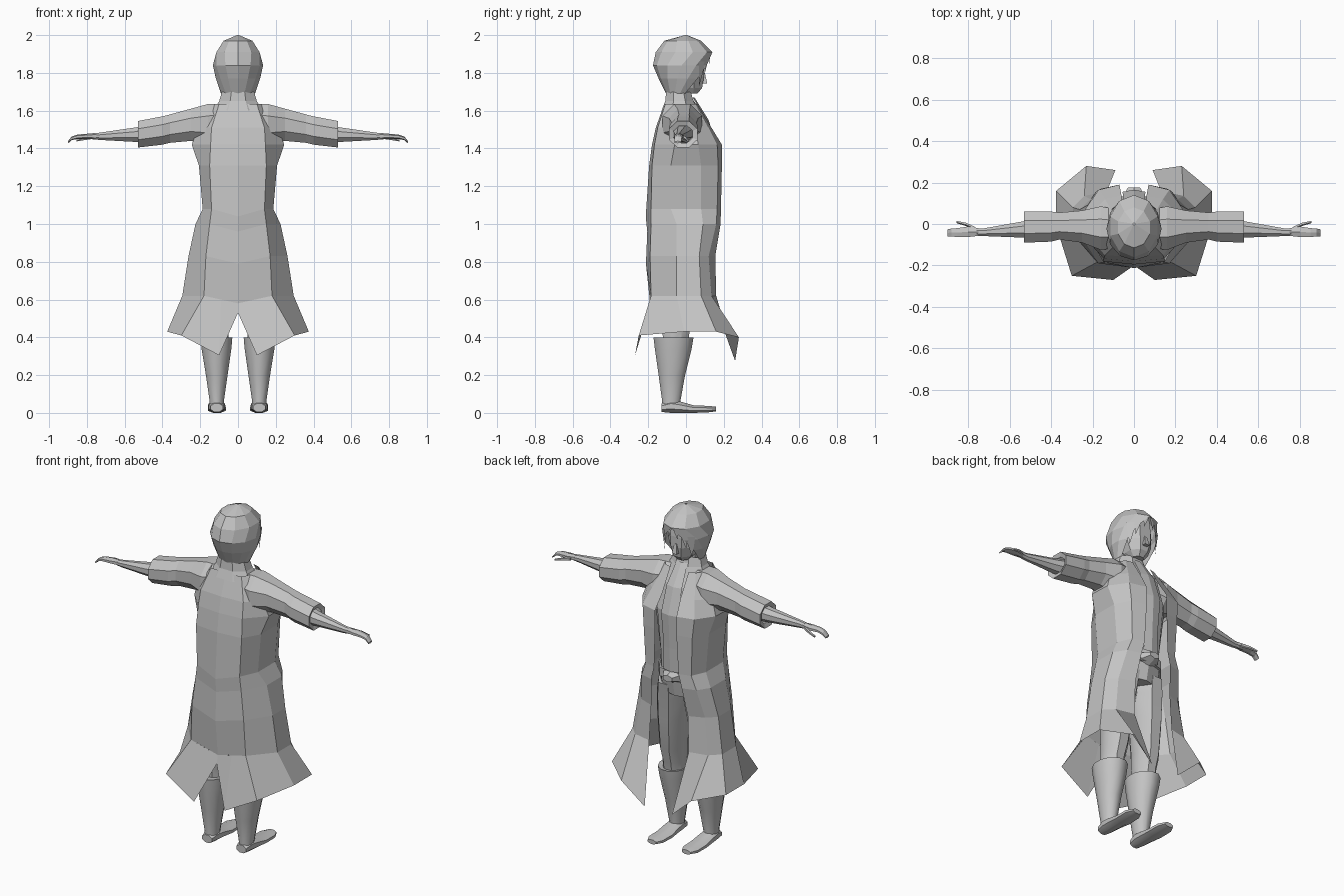
import bpy, bmesh, math

GREY = bpy.data.materials.new("plain_grey")
GREY.diffuse_color = (0.55, 0.55, 0.55, 1)


def make(name, verts, faces, mirror=False, smooth=False):
    me = bpy.data.meshes.new(name)
    me.from_pydata(verts, [], faces)
    bm = bmesh.new()
    bm.from_mesh(me)
    bmesh.ops.remove_doubles(bm, verts=bm.verts, dist=0.0005)
    bmesh.ops.recalc_face_normals(bm, faces=bm.faces)
    bm.to_mesh(me)
    bm.free()
    me.materials.append(GREY)
    if smooth:
        me.shade_smooth()
        me.set_sharp_from_angle(angle=math.radians(40))
    ob = bpy.data.objects.new(name, me)
    bpy.context.collection.objects.link(ob)
    if mirror:
        ob.modifiers.new("mirror", 'MIRROR').merge_threshold = 0.001
    return ob


def sheet(name, rows, mirror=True):
    """Open surface through rows of points."""
    n = len(rows[0])
    faces = [(r * n + c, r * n + c + 1, (r + 1) * n + c + 1, (r + 1) * n + c)
             for r in range(len(rows) - 1) for c in range(n - 1)]
    return make(name, [p for row in rows for p in row], faces, mirror)


def loft(name, axis, rings, n=8, mirror=False, smooth=False, caps=True):
    """Rings are (position, a_min, a_max, b_min, b_max) across the axis."""
    verts, faces = [], []
    k = 1 / math.cos(math.pi / n)
    for t, a0, a1, b0, b1 in rings:
        for i in range(n):
            w = 2 * math.pi * (i + 0.5) / n
            p = [(a0 + a1) / 2 + (a1 - a0) / 2 * k * math.cos(w),
                 (b0 + b1) / 2 + (b1 - b0) / 2 * k * math.sin(w)]
            p.insert("xyz".index(axis), t)
            verts.append(p)
    for r in range(len(rings) - 1):
        for i in range(n):
            j = (i + 1) % n
            faces.append((r * n + i, r * n + j, (r + 1) * n + j, (r + 1) * n + i))
    if caps:
        faces += [tuple(range(n)), tuple(range((len(rings) - 1) * n, len(rings) * n))]
    return make(name, verts, faces, mirror, smooth)


# long coat, open at +y: columns run from the back seam round to the front edge
coat = [
    (1.635, (0, -.115), (.10, -.11), (.13, -.05), (.13, .01), (.10, .05), (.06, .06)),
    (1.51, (0, -.16), (.14, -.15), (.21, -.075), (.21, .05), (.14, .12), (.06, .135)),
    (1.42, (0, -.18), (.145, -.167), (.245, -.06), (.24, .065), (.17, .165), (.07, .19)),
    (1.31, (0, -.195), (.15, -.18), (.207, -.08), (.207, .08), (.16, .17), (.07, .19)),
    (1.08, (0, -.213), (.14, -.185), (.187, -.08), (.187, .08), (.15, .165), (.08, .185)),
    (1.00, (0, -.205), (.15, -.185), (.225, -.05), (.225, .09), (.18, .16), (.10, .183)),
    (0.83, (0, -.212), (.17, -.19), (.262, -.05), (.262, .07), (.21, .12), (.12, .155)),
    (0.62, (0, -.19), (.18, -.185), (.295, -.05), (.295, .08), (.24, .135), (.13, .16)),
]
sheet("coat_body", [[(x, y, z - (.04 if x == 0 and z < 1.1 else 0)) for x, y in pts]
                    for z, *pts in coat])

# flared coat hem with a slit at the back
top = [(0, -.19, .58), (.09, -.188, .60), (.18, -.185, .62), (.295, -.05, .62),
       (.295, .08, .62), (.24, .135, .62), (.13, .16, .62)]
hem = [(0, -.2, .53), (.1, -.27, .305), (.3, -.25, .41), (.375, -.01, .43),
       (.375, .16, .43), (.23, .28, .40), (.09, .26, .275)]
sheet("coat_hem", [top, hem])

# coat sleeves with wide cuffs
loft("sleeve", 'x', [
    (.08, -.115, .07, 1.45, 1.635), (.16, -.125, .085, 1.42, 1.635),
    (.25, -.09, .065, 1.44, 1.61), (.36, -.075, .055, 1.43, 1.58),
    (.40, -.085, .06, 1.42, 1.57), (.53, -.09, .06, 1.405, 1.545),
    (.52, -.065, .035, 1.43, 1.52)], mirror=True, caps=False)

# forearm, hand and thumb
loft("forearm", 'x', [
    (.42, -.07, .035, 1.43, 1.535), (.55, -.065, .01, 1.435, 1.51),
    (.73, -.058, -.022, 1.445, 1.484), (.76, -.058, -.02, 1.448, 1.48)],
    mirror=True, smooth=True)
loft("hand", 'x', [
    (.75, -.057, -.02, 1.45, 1.48), (.80, -.063, -.012, 1.452, 1.476),
    (.85, -.063, -.02, 1.452, 1.472), (.88, -.06, -.022, 1.445, 1.462),
    (.90, -.06, -.026, 1.428, 1.438)], n=6, mirror=True)
loft("thumb", 'x', [
    (.77, -.025, -.012, 1.452, 1.47), (.81, -.008, .006, 1.446, 1.462),
    (.855, .005, .015, 1.438, 1.448)], n=5, mirror=True)

# shirt torso inside the coat and its front strip
loft("torso", 'z', [
    (.90, -.15, .15, -.13, .10), (1.0, -.15, .15, -.14, .12),
    (1.1, -.14, .14, -.14, .125), (1.4, -.17, .17, -.13, .14),
    (1.55, -.15, .15, -.11, .10), (1.65, -.08, .08, -.09, .04)], n=10)
sheet("shirt_strip", [[(0, y + .01, z), (w, y, z)] for z, w, y in (
    (1.67, .035, .035), (1.55, .05, .11), (1.4, .055, .155),
    (1.2, .045, .145), (1.06, .05, .14))])

# belt and buckle
loft("belt", 'z', [(1.0, -.155, .155, -.145, .135), (1.05, -.15, .15, -.145, .135)], n=10)
loft("buckle", 'y', [(.12, -.06, .06, .99, 1.06), (.175, -.03, .03, 1.01, 1.045)], n=6)

# coat collar and neck
loft("collar", 'z', [(1.60, -.13, .13, -.13, .065), (1.65, -.1, .1, -.11, .04),
                     (1.70, -.085, .085, -.105, .025)], caps=False)
loft("neck", 'z', [(1.60, -.06, .06, -.08, .03), (1.74, -.055, .055, -.08, .03)])

# trousers
loft("trouser_leg", 'z', [
    (.36, .05, .17, -.12, .01), (.44, .05, .17, -.125, .02), (.52, .04, .175, -.12, .045),
    (.72, .02, .18, -.125, .07), (.86, .0, .175, -.135, .09),
    (.95, .0, .155, -.135, .105)], mirror=True, smooth=True)

# boots: shaft and foot
loft("boot_shaft", 'z', [
    (.02, .075, .15, -.128, -.03), (.06, .075, .15, -.126, -.03),
    (.2, .055, .17, -.145, -.005), (.34, .035, .193, -.165, .03),
    (.40, .03, .2, -.172, .04), (.395, .05, .18, -.15, .02)],
    n=12, mirror=True, smooth=True)
loft("boot_foot", 'y', [
    (-.13, .08, .145, .005, .05), (-.08, .07, .155, 0, .07), (-.03, .068, .158, 0, .06),
    (.04, .064, .16, 0, .04), (.12, .066, .16, .003, .037), (.16, .085, .14, .008, .033)],
    mirror=True, smooth=True)

# head: face inside a faceted hair shell that opens toward +y
loft("face", 'z', [
    (1.69, -.035, .035, -.02, .06), (1.72, -.06, .06, -.06, .085),
    (1.78, -.085, .085, -.09, .095), (1.84, -.09, .09, -.1, .095),
    (1.93, -.08, .08, -.09, .085)], n=8)
loft("nose", 'z', [(1.745, -.016, .016, .08, .112), (1.80, -.007, .007, .08, .1)], n=4)
hair = [  # height, half width, back, front, how far it wraps round (degrees)
    (2.0, .005, -.005, .005, 180), (1.97, .08, -.115, .08, 180),
    (1.91, .12, -.16, .14, 180), (1.84, .133, -.175, .13, 150),
    (1.77, .12, -.145, .11, 128), (1.69, .09, -.105, .04, 112)]
rows = []
for z, w, b, f, wrap in hair:
    row = []
    for i in range(6):
        a = math.radians(wrap) * i / 5
        row.append((max(0, w * math.sin(a)), (b + f) / 2 - (f - b) / 2 * math.cos(a), z))
    rows.append(row)
sheet("hair", rows)

# hair locks hanging over the forehead and cheeks, kept close to the face
lock_verts, lock_faces = [], []
for x0, x1, tip, z0, z1 in ((.0, .04, .03, 1.91, 1.84), (.035, .08, .07, 1.9, 1.79),
                            (.07, .11, .09, 1.86, 1.73)):
    s = len(lock_verts)
    y0, y1 = .13 - 5 * x0 * x0, .13 - 5 * x1 * x1
    lock_verts += [(x0, y0, z0), (x1, y1, z0), (tip, y1, z1)]
    lock_faces.append((s, s + 1, s + 2))
make("hair_locks", lock_verts, lock_faces, mirror=True)
